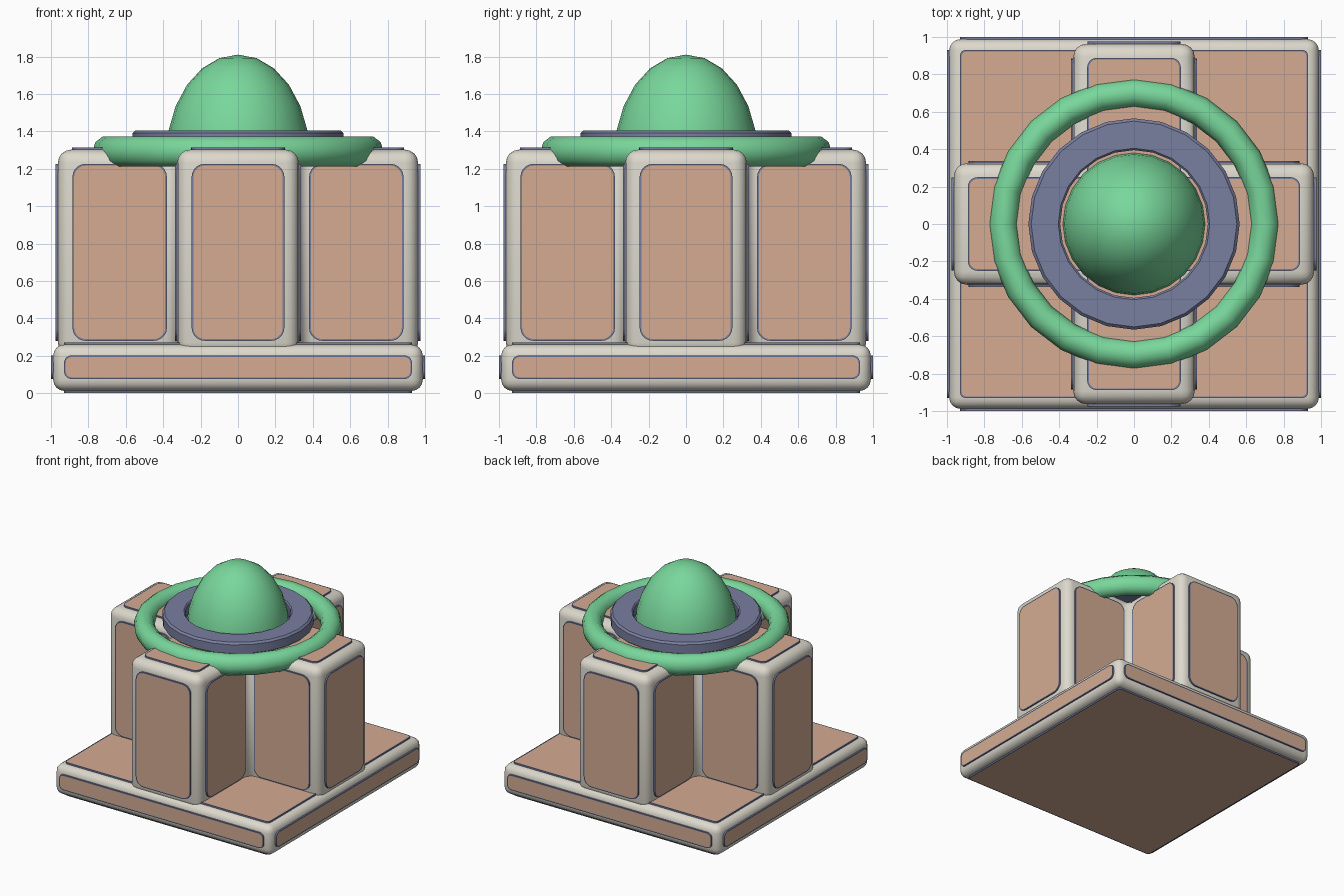
import bpy, bmesh, math
from mathutils import Matrix, Vector

if "Cube" in bpy.data.objects:
    bpy.data.objects.remove(bpy.data.objects["Cube"])


def material(name, rgb):
    m = bpy.data.materials.new(name)
    m.diffuse_color = (*rgb, 1)
    m.use_nodes = True
    m.node_tree.nodes["Principled BSDF"].inputs["Base Color"].default_value = m.diffuse_color
    return m


CREAM = material("cream", (0.72, 0.69, 0.61))
TAN = material("tan", (0.66, 0.41, 0.29))
BLUE = material("slate blue", (0.19, 0.21, 0.35))
GREEN = material("green", (0.19, 0.68, 0.33))


def finish(bm, name, mats, angle=35):
    bmesh.ops.recalc_face_normals(bm, faces=bm.faces)
    me = bpy.data.meshes.new(name)
    bm.to_mesh(me)
    bm.free()
    ob = bpy.data.objects.new(name, me)
    bpy.context.collection.objects.link(ob)
    for m in mats:
        me.materials.append(m)
    bpy.ops.object.select_all(action='DESELECT')
    ob.select_set(True)
    bpy.context.view_layer.objects.active = ob
    bpy.ops.object.shade_smooth_by_angle(angle=math.radians(angle))
    return ob


def rect(x0, x1, y0, y1):
    return [(x0, y0), (x1, y0), (x1, y1), (x0, y1)]


def plus(a, w):
    """Counter-clockwise cross outline: reach a, half width w."""
    pts = []
    for k in range(4):
        r = Matrix.Rotation(k * math.pi / 2, 2)
        pts += [tuple(r @ Vector(p)) for p in ((a, -w), (a, w), (w, w))]
    return pts


def rounded(pts, r, n=5):
    """Fillet every corner of a right-angled outline."""
    out = []
    for i, p in enumerate(pts):
        p = Vector(p)
        u = (Vector(pts[i - 1]) - p).normalized()
        v = (Vector(pts[(i + 1) % len(pts)]) - p).normalized()
        c = p + (u + v) * r
        for k in range(n + 1):
            t = k / n * math.pi / 2
            out.append(c - v * r * math.cos(t) - u * r * math.sin(t))
    return out


def rounded_block(name, outline, z0, z1, bevel):
    bm = bmesh.new()
    f = bm.faces.new([bm.verts.new((x, y, z0)) for x, y in outline])
    ext = bmesh.ops.extrude_face_region(bm, geom=[f])
    for v in ext["geom"]:
        if isinstance(v, bmesh.types.BMVert):
            v.co.z = z1
    bmesh.ops.recalc_face_normals(bm, faces=bm.faces)
    bmesh.ops.bevel(bm, geom=list(bm.edges), offset=bevel, segments=4,
                    profile=0.5, affect='EDGES', clamp_overlap=True)
    return finish(bm, name, [CREAM])


def panel(name, outline, radius, matrix):
    """Raised plate on local z = 0 with a thin rim around its face."""
    bm = bmesh.new()
    f = bm.faces.new([bm.verts.new((p.x, p.y, -0.005)) for p in rounded(outline, radius)])
    ext = bmesh.ops.extrude_face_region(bm, geom=[f])
    top = [g for g in ext["geom"] if isinstance(g, bmesh.types.BMFace)]
    for g in ext["geom"]:
        if isinstance(g, bmesh.types.BMVert):
            g.co.z = 0.012
    bmesh.ops.recalc_face_normals(bm, faces=bm.faces)
    bmesh.ops.inset_region(bm, faces=top, thickness=0.009, use_even_offset=True)
    for t in top:
        t.material_index = 1
    bm.transform(matrix)
    return finish(bm, name, [BLUE, TAN])


def wall(turn, dist):
    """Upright frame facing -y at the given distance, turned about z."""
    return (Matrix.Rotation(turn, 4, 'Z') @ Matrix.Translation((0, -dist, 0))
            @ Matrix.Rotation(math.pi / 2, 4, 'X'))


def lathe(name, profile, segs, mat, angle):
    """Closed profile of (radius, z) turned about z."""
    bm = bmesh.new()
    rings = []
    for k in range(segs):
        a = 2 * math.pi * k / segs
        rings.append([bm.verts.new((r * math.cos(a), r * math.sin(a), z)) for r, z in profile])
    n = len(profile)
    for k in range(segs):
        a, b = rings[k], rings[(k + 1) % segs]
        for i in range(n):
            j = (i + 1) % n
            bm.faces.new((a[i], b[i], b[j], a[j]))
    return finish(bm, name, [mat], angle)


# Base slab and cross-shaped tower
B, A, W = 0.988, 0.963, 0.325
rounded_block("base_slab", rect(-B, B, -B, B), 0.012, 0.26, 0.06)
rounded_block("cross_tower", plus(A, W), 0.20, 1.302, 0.07)

# Horizontal panels
sq = rect(-0.93, 0.93, -0.93, 0.93)
panel("base_top_panel", sq, 0.03, Matrix.Translation((0, 0, 0.26)))
panel("base_bottom_panel", sq, 0.03,
      Matrix.Translation((0, 0, 0.012)) @ Matrix.Rotation(math.pi, 4, 'X'))
panel("tower_top_panel", plus(0.888, 0.25), 0.05, Matrix.Translation((0, 0, 1.302)))

# Upright panels on each of the four sides
for k in range(4):
    t = k * math.pi / 2
    panel("base_side_panel", rect(-0.93, 0.93, 0.076, 0.202), 0.04, wall(t, B))
    panel("arm_end_panel", rect(-0.248, 0.248, 0.28, 1.226), 0.07, wall(t, A))
    panel("arm_side_panel", rect(0.38, 0.885, 0.28, 1.226), 0.07, wall(t, W))
    panel("arm_side_panel", rect(-0.885, -0.38, 0.28, 1.226), 0.07, wall(t, W))

# Outer tube ring
lathe("outer_ring", [(0.70 + 0.078 * math.cos(i * math.pi / 5),
                      1.292 + 0.084 * math.sin(i * math.pi / 5)) for i in range(10)],
      24, GREEN, 50)

# Flat collar with chamfered rims
lathe("collar", [(0.40, 1.31), (0.555, 1.31), (0.565, 1.32), (0.565, 1.39),
                 (0.55, 1.405), (0.405, 1.405), (0.395, 1.395), (0.395, 1.32)],
      24, BLUE, 30)

# Dome
bm = bmesh.new()
bmesh.ops.create_uvsphere(bm, u_segments=24, v_segments=12, radius=1,
                          matrix=Matrix.Translation((0, 0, 1.26))
                          @ Matrix.Diagonal((0.385, 0.385, 0.55, 1)))
finish(bm, "dome", [GREEN], 50)
